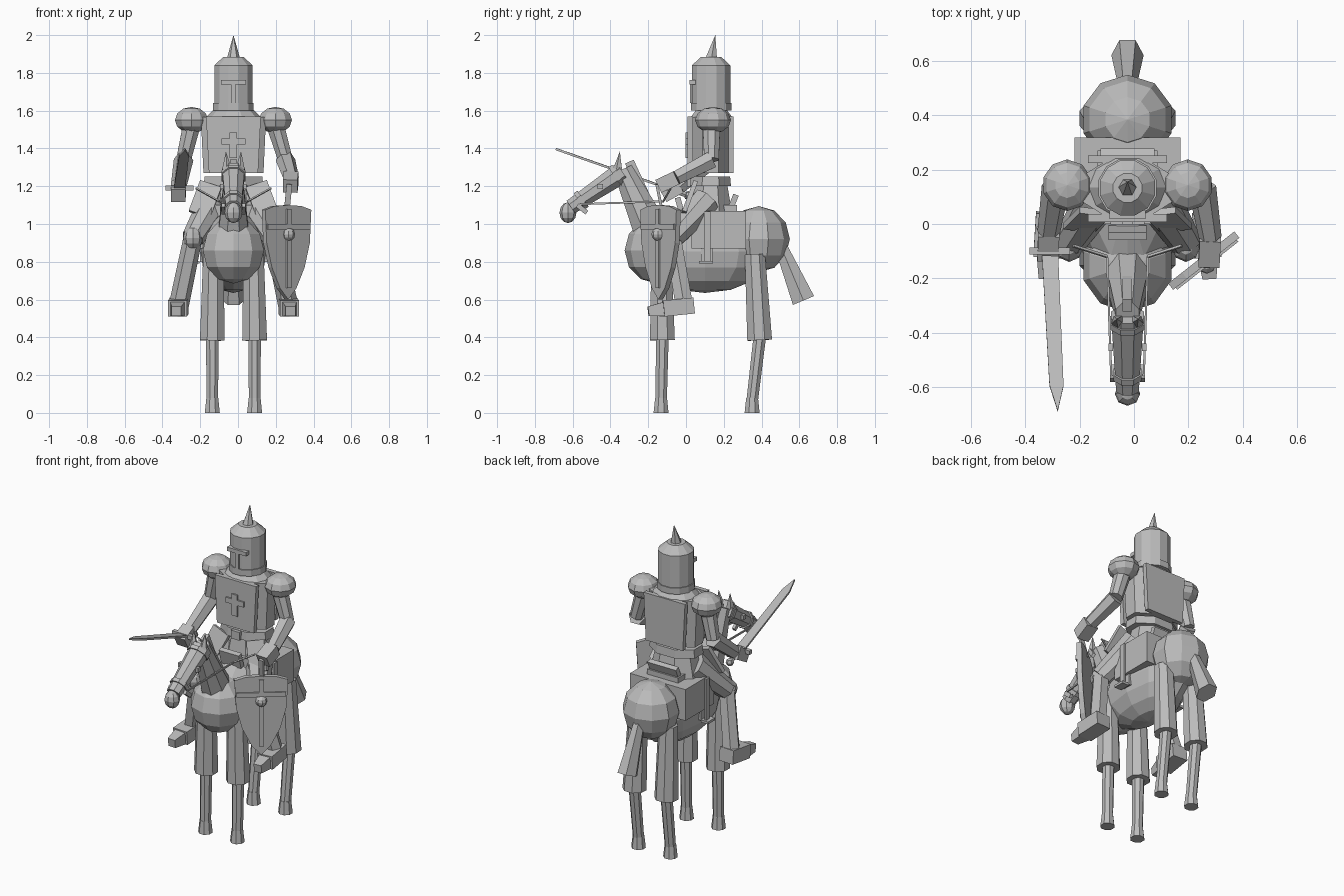
import bpy, bmesh, math
from mathutils import Vector, Matrix

CX = -0.024  # shared centre line of horse and rider
steel = bpy.data.materials.new("grey_metal")
steel.diffuse_color = (0.5, 0.5, 0.5, 1)


def finish(name, bm, matrix):
    bmesh.ops.transform(bm, matrix=Matrix.Translation((CX, 0, 0)) @ matrix, verts=bm.verts)
    bmesh.ops.recalc_face_normals(bm, faces=bm.faces)
    mesh = bpy.data.meshes.new(name)
    bm.to_mesh(mesh)
    bm.free()
    mesh.materials.append(steel)
    obj = bpy.data.objects.new(name, mesh)
    bpy.context.collection.objects.link(obj)
    return obj


def frame(a, b):
    """Midpoint frame whose z runs a to b and whose x stays near world x."""
    a, b = Vector(a), Vector(b)
    z = (b - a).normalized()
    ref = Vector((1, 0, 0)) if abs(z.x) < 0.9 else Vector((0, 1, 0))
    x = (ref - z * ref.dot(z)).normalized()
    m = Matrix((x, z.cross(x), z)).transposed().to_4x4()
    return Matrix.Translation((a + b) / 2) @ m, (b - a).length


def rod(name, a, b, r1, r2, n=8, sx=1, sy=1):
    m, length = frame(a, b)
    bm = bmesh.new()
    bmesh.ops.create_cone(bm, cap_ends=True, segments=n, radius1=r1, radius2=r2, depth=length,
                          matrix=Matrix.Rotation(math.pi / n, 4, 'Z'))
    bmesh.ops.remove_doubles(bm, verts=bm.verts, dist=1e-5)
    return finish(name, bm, m @ Matrix.Diagonal((sx, sy, 1, 1)))


def bar(name, a, b, w, t):
    """Box from a to b, w wide across and t thick."""
    m, length = frame(a, b)
    bm = bmesh.new()
    bmesh.ops.create_cube(bm, size=1)
    return finish(name, bm, m @ Matrix.Diagonal((w, t, length, 1)))


def box(name, lo, hi):
    lo, hi = Vector(lo), Vector(hi)
    bm = bmesh.new()
    bmesh.ops.create_cube(bm, size=1)
    return finish(name, bm, Matrix.Translation((lo + hi) / 2) @ Matrix.Diagonal((*(hi - lo), 1)))


def ball(name, c, r, n=10, rings=6):
    bm = bmesh.new()
    bmesh.ops.create_uvsphere(bm, u_segments=n, v_segments=rings, radius=1)
    return finish(name, bm, Matrix.Translation(c) @ Matrix.Diagonal((*r, 1)))


def slab(name, outline, thick, origin, u, v):
    """Flat outline in axes u, v extruded by thick about its plane."""
    u, v = Vector(u).normalized(), Vector(v).normalized()
    w = u.cross(v).normalized()
    bm = bmesh.new()
    face = bm.faces.new([bm.verts.new((x, y, -thick / 2)) for x, y in outline])
    ext = bmesh.ops.extrude_face_region(bm, geom=[face])
    bmesh.ops.translate(bm, vec=(0, 0, thick),
                        verts=[e for e in ext["geom"] if isinstance(e, bmesh.types.BMVert)])
    return finish(name, bm, Matrix.Translation(origin) @ Matrix((u, v, w)).transposed().to_4x4())


# Horse body
ball("horse_chest", (0, -0.155, 0.86), (0.17, 0.17, 0.175))
ball("horse_barrel", (0, 0.10, 0.855), (0.175, 0.36, 0.22), 12, 8)
ball("horse_rump", (0, 0.385, 0.92), (0.17, 0.165, 0.175))
rod("tail", (0, 0.49, 0.91), (0, 0.622, 0.595), 0.035, 0.07, 6, 0.85, 1)

# Horse neck, head and tack
rod("horse_neck", (0, -0.19, 0.98), (0, -0.335, 1.29), 0.10, 0.055, 8, 0.85, 1)
bar("mane", (0, -0.175, 1.06), (0, -0.30, 1.33), 0.035, 0.05)
rod("horse_head", (0, -0.335, 1.275), (0, -0.61, 1.09), 0.065, 0.045, 8, 1, 0.95)
ball("muzzle", (0, -0.625, 1.06), (0.047, 0.045, 0.055), 8, 6)
rod("noseband", (0, -0.545, 1.134), (0, -0.565, 1.12), 0.056, 0.056)
rod("headband", (0, -0.355, 1.262), (0, -0.375, 1.248), 0.068, 0.068)
for s in (-1, 1):
    rod("ear", (s * 0.035, -0.36, 1.29), (s * 0.04, -0.35, 1.385), 0.026, 0, 5)
    box("horse_eye", (s * 0.062 - 0.008, -0.468, 1.185), (s * 0.062 + 0.008, -0.44, 1.213))
    bar("bit", (s * 0.055, -0.575, 1.10), (s * 0.055, -0.525, 1.06), 0.018, 0.025)
    bar("rein", (s * 0.06, -0.56, 1.105), (s * 0.075, -0.12, 1.12), 0.008, 0.01)
    bar("rein_end", (s * 0.075, -0.12, 1.12), (s * 0.20, -0.08, 1.19), 0.008, 0.01)

# Horse legs
for s in (-1, 1):
    x = s * 0.112
    for side, top, knee, foot in (("front", -0.13, -0.125, -0.132), ("hind", 0.365, 0.39, 0.35)):
        rod(side + "_upper_leg", (x * 0.95, top, 0.84), (x, knee, 0.385), 0.058, 0.071)
        rod(side + "_lower_leg", (x, knee, 0.40), (x, foot, 0.06), 0.036, 0.033)
        rod(side + "_hoof", (x, foot, 0), (x, foot, 0.08), 0.043, 0.034)

# Saddle, with a raised back and front and hanging straps
box("saddle_cloth", (-0.195, 0.03, 0.87), (0.195, 0.318, 1.068))
box("saddle_seat", (-0.11, 0.0, 1.04), (0.11, 0.27, 1.10))
bar("saddle_back", (0, 0.235, 1.08), (0, 0.265, 1.155), 0.20, 0.03)
bar("saddle_front", (0, -0.02, 1.05), (0, -0.045, 1.14), 0.14, 0.03)
for s in (-1, 1):
    box("stirrup_strap", (s * 0.203 - 0.006, 0.095, 0.80), (s * 0.203 + 0.006, 0.13, 1.065))
    box("stirrup", (s * 0.205 - 0.025, 0.07, 0.79), (s * 0.205 + 0.025, 0.142, 0.805))
box("girth", (-0.178, 0.08, 0.80), (0.178, 0.14, 0.89))

# Rider torso
rod("torso", (0, 0.13, 1.27), (0, 0.13, 1.567), 0.172, 0.187, 8, 1, 0.62)
for side, y in (("chest", 0.022), ("back", 0.238)):
    slab(side + "_plate", [(-0.13, 0), (0.13, 0), (0.145, 0.30), (-0.145, 0.30)], 0.028,
         (0, y, 1.27), (1, 0, 0), (0, 0, 1))
cross = [(0.02, 0), (0.02, 0.07), (0.063, 0.07), (0.063, 0.103), (0.02, 0.103), (0.02, 0.135)]
slab("chest_cross", cross + [(-x, y) for x, y in reversed(cross)], 0.012,
     (0, 0.004, 1.35), (1, 0, 0), (0, 0, 1))
rod("waist", (0, 0.13, 1.10), (0, 0.13, 1.24), 0.13, 0.125, 8, 1, 0.75)
rod("belt", (0, 0.13, 1.20), (0, 0.13, 1.252), 0.172, 0.165, 8, 1, 0.68)
rod("hips", (0, 0.13, 1.05), (0, 0.13, 1.20), 0.165, 0.13, 8, 1, 0.75)
box("buckle", (-0.03, 0.005, 1.198), (0.03, 0.03, 1.25))

# Helmet
rod("collar", (0, 0.135, 1.565), (0, 0.135, 1.61), 0.145, 0.10, 10, 1, 0.8)
rod("helmet", (0, 0.133, 1.60), (0, 0.133, 1.84), 0.105, 0.105, 12)
rod("helmet_rim", (0, 0.133, 1.60), (0, 0.133, 1.64), 0.111, 0.111, 12)
rod("helmet_dome", (0, 0.133, 1.84), (0, 0.133, 1.885), 0.105, 0.055, 12)
rod("helmet_spike", (0, 0.135, 1.88), (0, 0.155, 2.0), 0.034, 0, 6)
box("visor_bar", (-0.067, 0.018, 1.738), (0.067, 0.05, 1.762))
box("nose_bar", (-0.012, 0.02, 1.64), (0.012, 0.05, 1.75))

# Shoulders and arms; each side ends in its own pose
arms = ((-1, (-0.264, 0.14, 1.34), (-0.29, -0.03, 1.20), (-0.293, -0.12, 1.15)),
        (1, (0.275, 0.135, 1.34), (0.305, -0.05, 1.245), (0.30, -0.145, 1.20)))
for s, elbow, wrist, hand in arms:
    ball("shoulder_guard", (s * 0.222, 0.143, 1.55), (0.092, 0.095, 0.07), 10, 6)
    rod("upper_arm", (s * 0.222, 0.135, 1.52), elbow, 0.05, 0.042, 8)
    rod("forearm", elbow, wrist, 0.052, 0.042, 6)
    bar("gauntlet", wrist, hand, 0.078, 0.075)

# Sword held in the right hand
grip, tip = Vector((-0.286, -0.10, 1.19)), Vector((-0.257, -0.69, 1.397))
run = tip - grip
n = run.length
slab("sword_blade", [(-0.03, 0.02), (0.03, 0.02), (0.026, n - 0.1), (0, n), (-0.026, n - 0.1)],
     0.012, grip, (1, run.x / -run.y * -1, 0), run)
bar("sword_guard", grip + Vector((-0.075, 0, 0)), grip + Vector((0.075, 0, 0)), 0.025, 0.025)
rod("sword_grip", grip - run * 0.18, grip, 0.016, 0.016, 6)
ball("sword_pommel", grip - run * 0.19, (0.024, 0.024, 0.024), 6, 4)

# Rider legs
for s in (-1, 1):
    knee = (s * 0.215, -0.07, 0.925)
    rod("thigh", (s * 0.10, 0.11, 1.12), knee, 0.085, 0.06, 8)
    ball("knee_guard", (s * 0.215, -0.085, 0.925), (0.052, 0.055, 0.058), 8, 6)
    rod("shin", knee, (s * 0.288, -0.01, 0.575), 0.05, 0.053, 6)
    bar("boot", (s * 0.287, 0.04, 0.568), (s * 0.297, -0.12, 0.552), 0.10, 0.085)
    rod("boot_toe", (s * 0.296, -0.11, 0.55), (s * 0.302, -0.20, 0.538), 0.055, 0.036, 4)
    # Hanging hip plate
    bar("hip_plate", (s * 0.12, 0.045, 1.21), (s * 0.18, -0.015, 1.05), 0.12, 0.025)

# Shield, turned outward on the left side
across, up = Vector((0.79, 0.62, 0)), Vector((0, 0, 1))
out = across.cross(up).normalized()
centre = Vector((0.281, -0.135, 0))
half = [(0, 0.60), (0.055, 0.66), (0.11, 0.77), (0.145, 0.90), (0.155, 1.075), (0.09, 1.095), (0, 1.10)]
slab("shield", half + [(-x, z) for x, z in reversed(half[1:-1])], 0.03, centre, across, up)
face = centre + out * 0.018
for name, w, lo, hi in (("shield_upright", 0.014, 0.66, 1.08), ("shield_crossbar", 0.143, 0.972, 1.0)):
    slab(name, [(-w, lo), (w, lo), (w, hi), (-w, hi)], 0.012, face, across, up)
ball("shield_boss", face + Vector((0, 0, 0.945)), (0.034, 0.034, 0.034), 8, 6)
bar("shield_strap", centre + Vector((0, 0.01, 1.06)), centre + Vector((0.015, -0.02, 1.21)), 0.03, 0.015)
